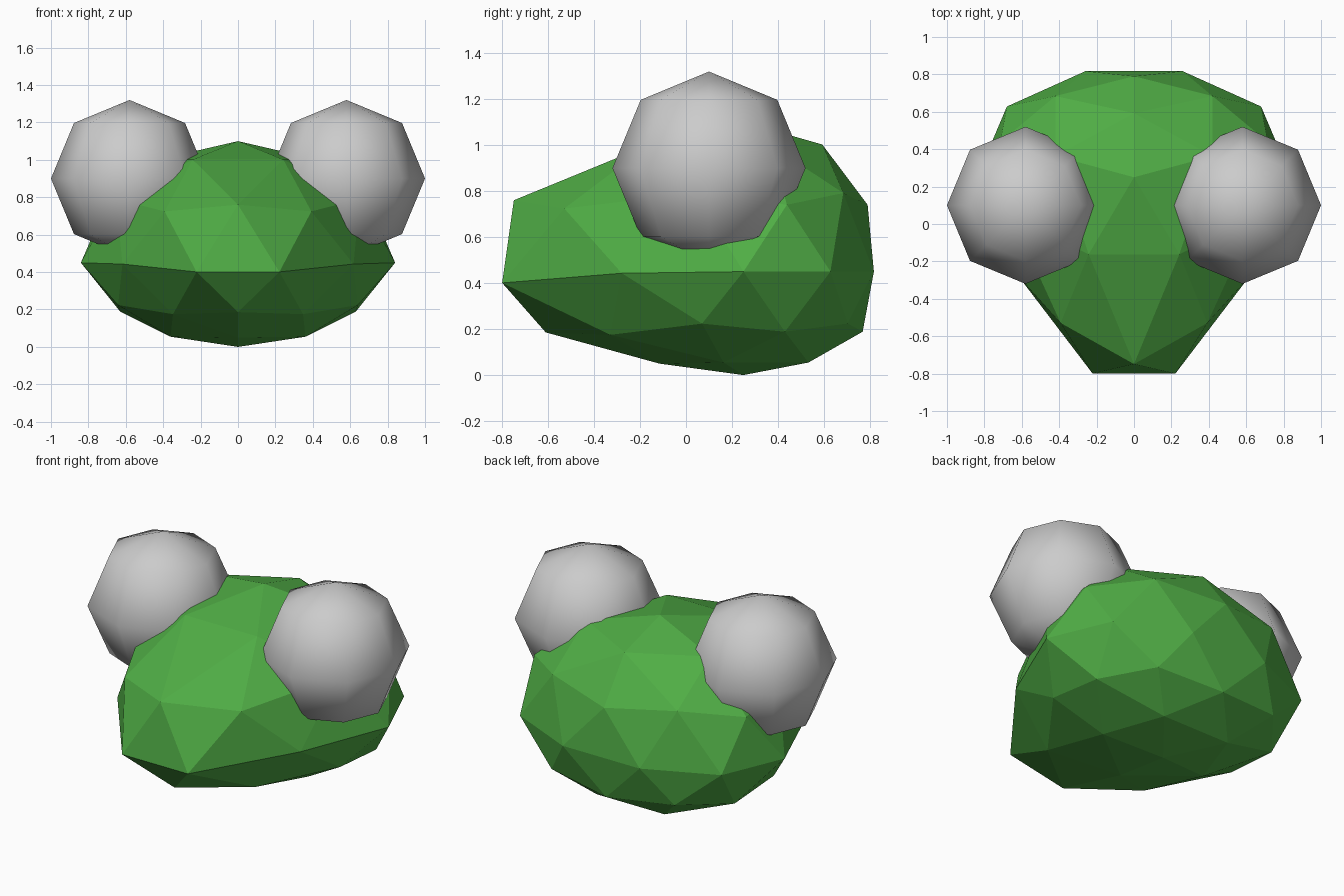
import bpy

if "Cube" in bpy.data.objects:
    bpy.data.objects.remove(bpy.data.objects["Cube"])

green = bpy.data.materials.new("green_skin")
green.diffuse_color = (0.08, 0.42, 0.06, 1)
green.use_nodes = True
green.node_tree.nodes["Principled BSDF"].inputs["Base Color"].default_value = green.diffuse_color


def sculpt(p):
    """Turn a unit ball point into the head: long tapered snout, shallow jaw."""
    side, depth, h = -p.y, p.x, p.z
    front = max(0.0, -depth)
    # width narrows towards the snout and under the jaw
    x = side * (0.84 - 0.13 * front) * (1 + 0.14 * min(h, 0))
    # snout is pulled forward, more so on the upper half; back stays round
    if depth < 0:
        y = 0.25 - (0.572 * front + 0.559 * front ** 2) * (1 + 0.23 * h)
    else:
        y = 0.25 + 0.72 * depth - 0.13 * depth ** 2
    # tall skull above the mouth line, shallow jaw below
    z = 0.45 + (0.65 * h if h > 0 else h * (0.55 - 0.1 * abs(h)))
    z -= 0.06 * front ** 4
    return x, y, z


# Head: faceted ball reshaped
bpy.ops.mesh.primitive_ico_sphere_add(subdivisions=2, radius=1)
head = bpy.context.object
head.name = "head"
for v in head.data.vertices:
    v.co = sculpt(v.co.copy())
head.data.materials.append(green)
bpy.ops.object.shade_flat()

# Eyes: smooth coarse spheres on either side
for name, s in (("left_eye", -1), ("right_eye", 1)):
    bpy.ops.mesh.primitive_uv_sphere_add(segments=8, ring_count=4, radius=0.42,
                                         location=(s * 0.58, 0.1, 0.9))
    bpy.context.object.name = name
    bpy.ops.object.shade_smooth()
